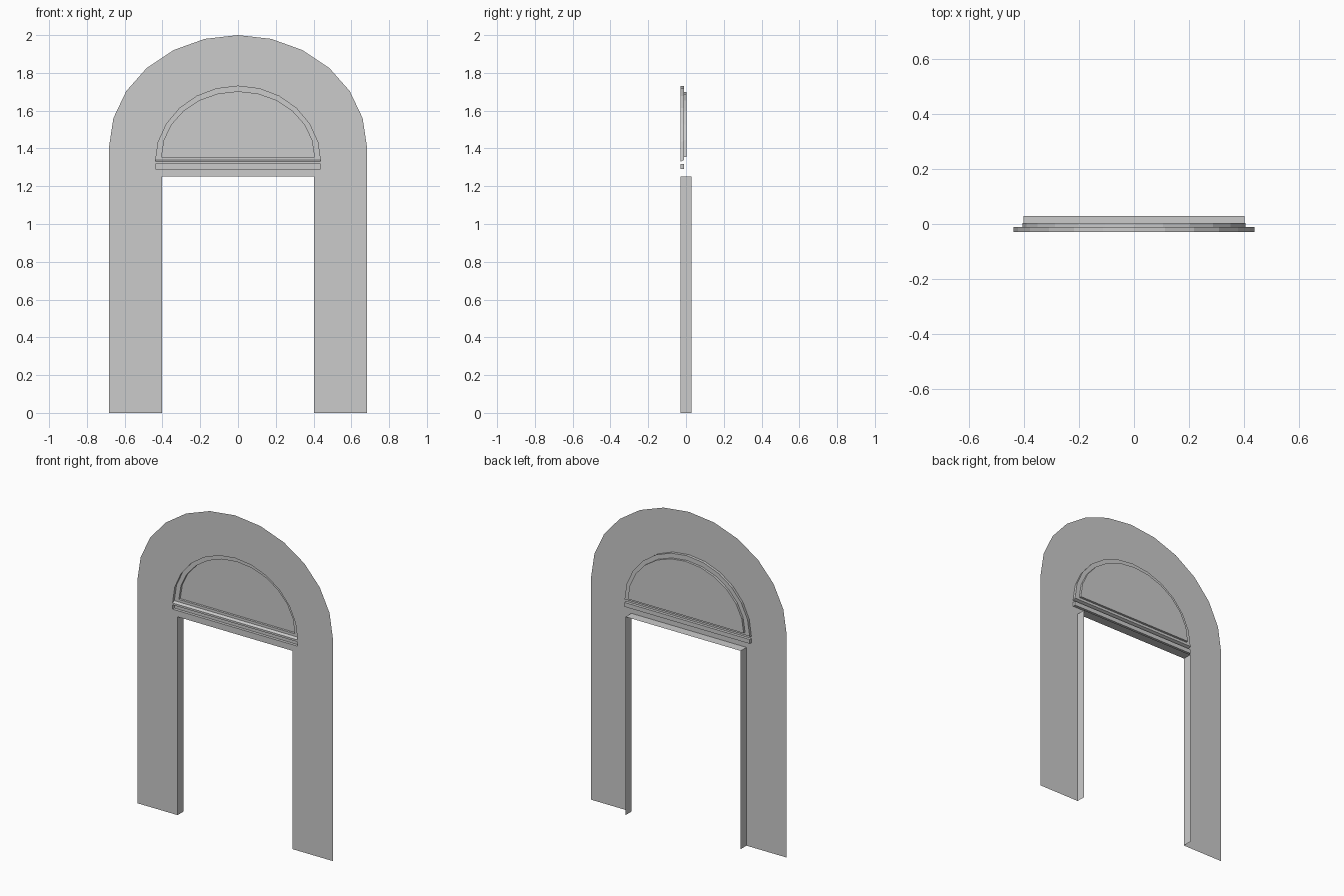
import bpy, bmesh, math

if "Cube" in bpy.data.objects:
    bpy.data.objects.remove(bpy.data.objects["Cube"])

FRONT, LEDGE, GLASS, BACK = -0.029, -0.011, 0.003, 0.029
SEG = 12


def arch(half_w, base, top):
    """Half-ellipse outline (x, z), anticlockwise seen from the front."""
    return [(half_w * math.cos(math.pi * i / SEG),
             base + (top - base) * math.sin(math.pi * i / SEG)) for i in range(SEG + 1)]


def rect(half_w, z0, z1):
    return [(half_w, z0), (half_w, z1), (-half_w, z1), (-half_w, z0)]


def finish(bm, name):
    mesh = bpy.data.meshes.new(name)
    bm.to_mesh(mesh)
    bm.free()
    obj = bpy.data.objects.new(name, mesh)
    bpy.context.collection.objects.link(obj)
    return obj


def loft(name, rings, closed=True, cap=True):
    """Join successive (outline, y) rings with quads and cap the last one."""
    bm = bmesh.new()
    loops = [[bm.verts.new((x, y, z)) for x, z in pts] for pts, y in rings]
    for a, b in zip(loops, loops[1:]):
        n = len(a)
        for i in range(n if closed else n - 1):
            j = (i + 1) % n
            bm.faces.new((a[i], a[j], b[j], b[i]))
    if cap:
        bm.faces.new(loops[-1])
    return finish(bm, name)


def sheet(name, outlines, y):
    """Flat panel from an outer outline and its holes."""
    bm = bmesh.new()
    edges = []
    for pts in outlines:
        vs = [bm.verts.new((x, y, z)) for x, z in pts]
        edges += [bm.edges.new((vs[i], vs[(i + 1) % len(vs)])) for i in range(len(vs))]
    bmesh.ops.triangle_fill(bm, edges=edges, use_beauty=True, use_dissolve=False,
                            normal=(0, -1, 0))
    for f in bm.faces:
        f.normal_update()
        if f.normal.y > 0:
            f.normal_flip()
    return finish(bm, name)


door = rect(0.402, 0.0, 1.252)
window = arch(0.437, 1.33, 1.73)
groove = rect(0.437, 1.291, 1.318)

# arched wall face with door notch, window hole and groove hole
wall = [(0.683, 0)] + arch(0.683, 1.407, 2.0) + [(-0.683, 0)] + door[::-1]
sheet("wall_panel", [wall, window, groove], FRONT)

# door jambs and lintel running to the back
loft("door_reveal", [(door, FRONT), (door, BACK)], closed=False, cap=False)

# stepped half-round window recess with a slightly sloped sill
inner = arch(0.405, 1.354, 1.70)
loft("window_recess", [(window, FRONT), (arch(0.437, 1.338, 1.73), LEDGE),
                       (inner, LEDGE), (inner, GLASS)])

# slot below the window
loft("sill_groove", [(groove, FRONT), (groove, LEDGE)])
